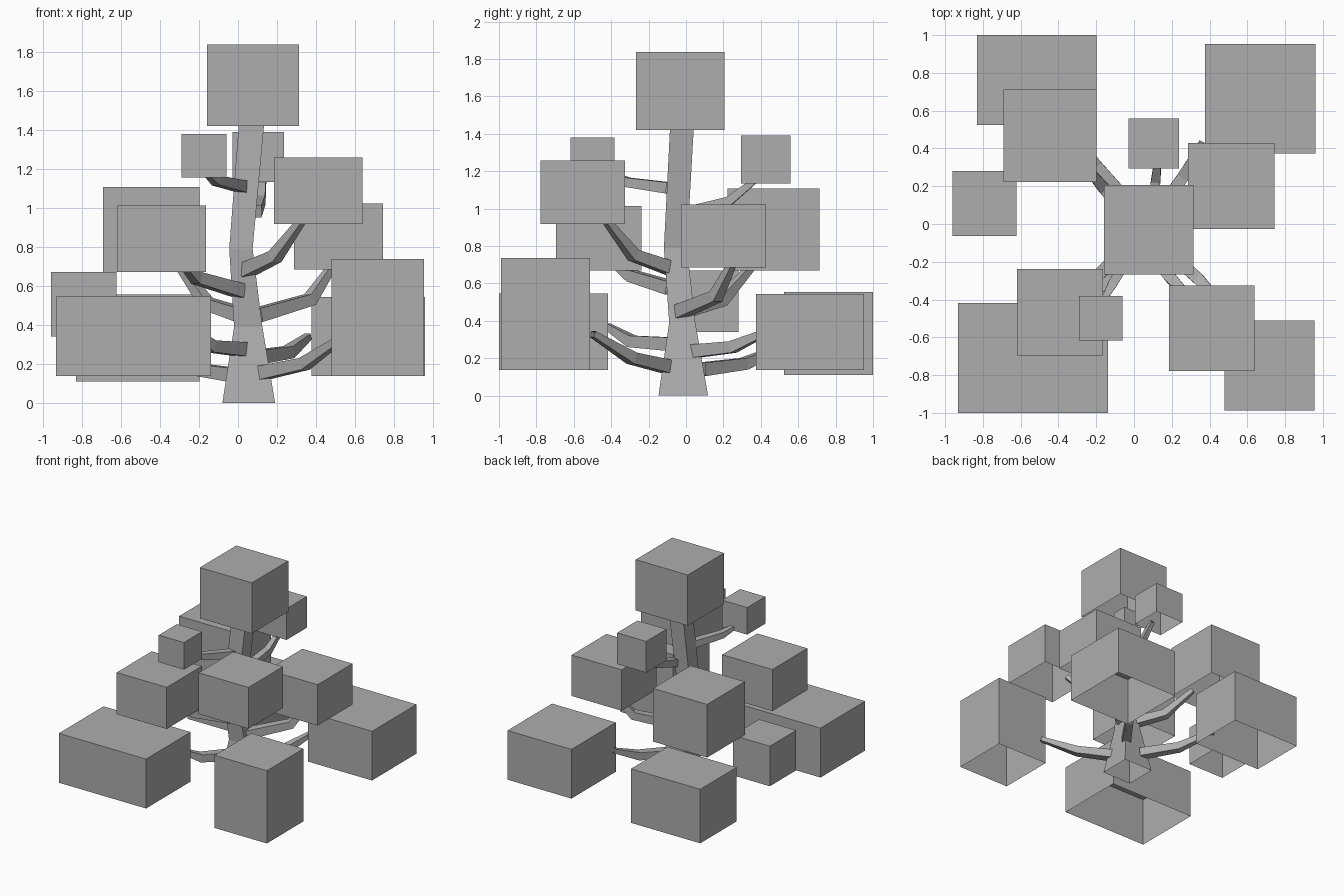
import bpy
from mathutils import Vector

grey = bpy.data.materials.new("dark_grey")
grey.diffuse_color = (0.42, 0.42, 0.42, 1)


def make_object(name, verts, faces):
    mesh = bpy.data.meshes.new(name)
    mesh.from_pydata(verts, [], faces)
    mesh.materials.append(grey)
    mesh.update()
    obj = bpy.data.objects.new(name, mesh)
    bpy.context.collection.objects.link(obj)
    return obj


def skin_rings(name, rings, cap_end=False):
    """Join four-sided rings into a flat-faced tube, open at the start."""
    verts = [v for ring in rings for v in ring]
    faces = []
    for r in range(len(rings) - 1):
        a, b = 4 * r, 4 * r + 4
        for i in range(4):
            j = (i + 1) % 4
            faces.append((a + i, a + j, b + j, b + i))
    if cap_end:
        n = len(verts)
        faces.append((n - 4, n - 3, n - 2, n - 1))
    return make_object(name, verts, faces)


def rect(x0, x1, y0, y1, z):
    return [(x0, y0, z), (x1, y0, z), (x1, y1, z), (x0, y1, z)]


def branch(name, points, sizes):
    pts = [Vector(p) for p in points]
    rings = []
    for i, p in enumerate(pts):
        # mitred direction at each joint
        d = (pts[min(i + 1, 2)] - pts[max(i - 1, 0)]).normalized()
        side = d.cross(Vector((0, 0, 1))).normalized()
        up = side.cross(d)
        h = sizes[i] / 2
        rings.append([p + (side * sx + up * sz) * h
                      for sx, sz in ((-1, -1), (-1, 1), (1, 1), (1, -1))][::-1])
    return skin_rings(name, [r[::-1] for r in rings])


# Bent, tapering trunk, open underneath
skin_rings("trunk", [
    rect(-0.08, 0.19, -0.147, 0.118, 0.0),
    rect(-0.02, 0.125, -0.09, 0.05, 0.39),
    rect(-0.045, 0.075, -0.118, 0.005, 0.79),
    rect(0.005, 0.135, -0.085, 0.042, 1.44),
])

# Branches: trunk end, elbow, tip
branches = [
    ((0.11, -0.08, 0.15), (0.34, -0.29, 0.20), (0.53, -0.50, 0.33)),
    ((0.10, 0.02, 0.235), (0.26, 0.25, 0.26), (0.36, 0.43, 0.34)),
    ((0.02, -0.08, 0.275), (-0.14, -0.29, 0.29), (-0.24, -0.42, 0.37)),
    ((0.00, 0.08, 0.14), (-0.20, 0.31, 0.17), (-0.36, 0.54, 0.27)),
    ((0.02, -0.02, 0.45), (-0.16, 0.19, 0.51), (-0.30, 0.36, 0.70)),
    ((0.01, -0.08, 0.575), (-0.21, -0.29, 0.64), (-0.30, -0.42, 0.74)),
    ((0.10, -0.03, 0.45), (0.37, 0.16, 0.53), (0.49, 0.25, 0.71)),
    ((0.04, -0.08, 0.68), (0.19, -0.28, 0.75), (0.33, -0.43, 0.94)),
    ((0.02, -0.09, 1.11), (-0.11, -0.31, 1.14), (-0.16, -0.40, 1.18)),
    ((0.09, 0.01, 0.98), (0.115, 0.23, 1.04), (0.13, 0.38, 1.16)),
]
for i, pts in enumerate(branches):
    s = (0.06, 0.05, 0.03) if i > 7 else (0.072, 0.062, 0.034)
    branch(f"branch_{i + 1}", pts, s)

# Foliage blocks, open underneath: x range, y range, z range
blocks = [
    (-0.16, 0.314, -0.268, 0.206, 1.42, 1.838),
    (-0.83, -0.198, 0.525, 1.00, 0.11, 0.555),
    (-0.692, -0.198, 0.222, 0.713, 0.67, 1.108),
    (-0.96, -0.623, -0.063, 0.28, 0.34, 0.67),
    (-0.933, -0.138, -1.00, -0.418, 0.138, 0.545),
    (-0.62, -0.163, -0.695, -0.238, 0.67, 1.013),
    (-0.29, -0.06, -0.618, -0.382, 1.157, 1.38),
    (-0.028, 0.237, 0.293, 0.558, 1.133, 1.39),
    (0.377, 0.96, 0.373, 0.953, 0.138, 0.543),
    (0.287, 0.744, -0.027, 0.428, 0.685, 1.022),
    (0.185, 0.639, -0.777, -0.326, 0.918, 1.258),
    (0.479, 0.955, -0.988, -0.512, 0.138, 0.737),
]
for i, (x0, x1, y0, y1, z0, z1) in enumerate(blocks):
    skin_rings(f"foliage_block_{i + 1}",
               [rect(x0, x1, y0, y1, z0), rect(x0, x1, y0, y1, z1)], True)
